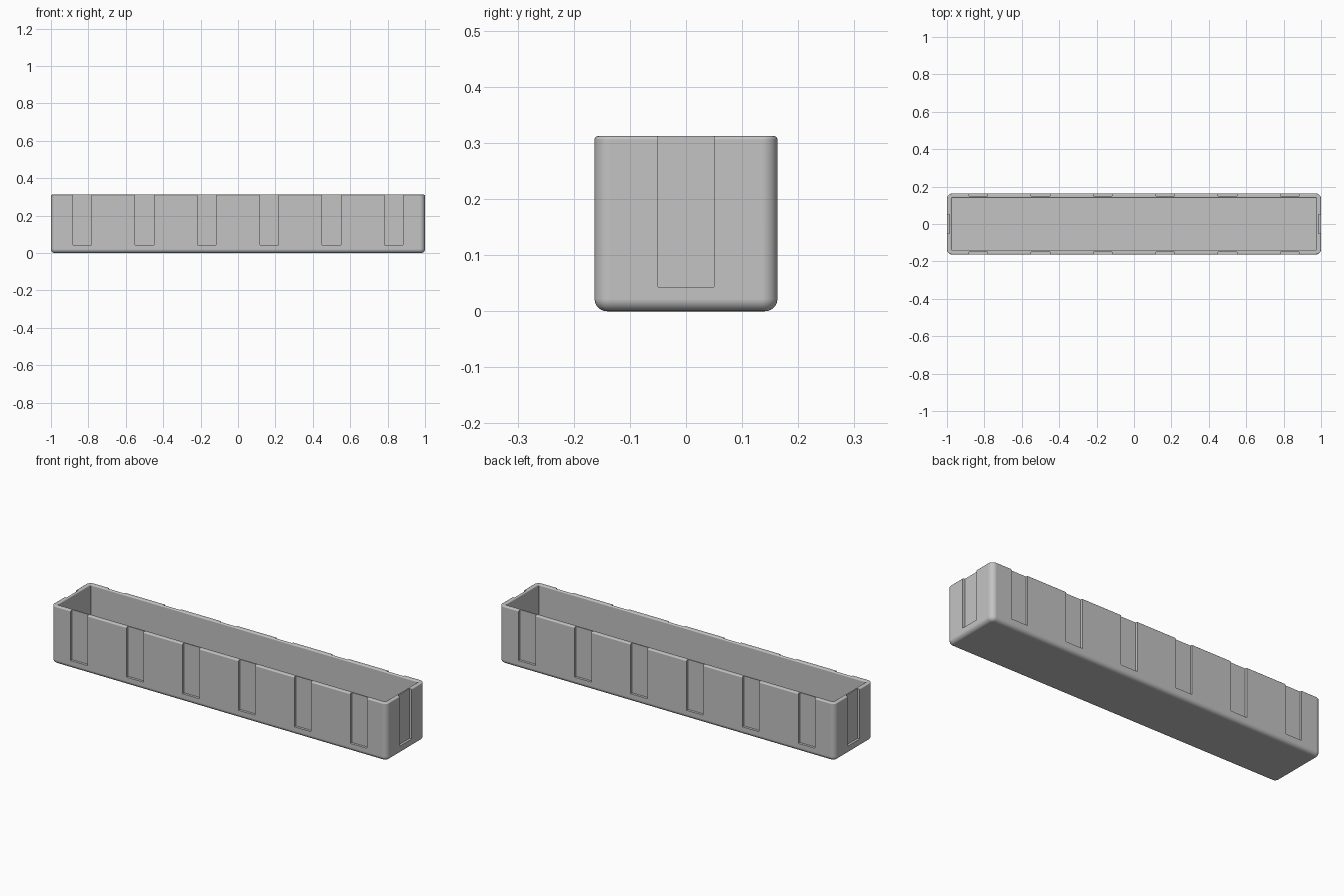
import bpy, bmesh, math

if "Cube" in bpy.data.objects:
    bpy.data.objects.remove(bpy.data.objects["Cube"])

HX, HY, H = 1.0, 0.163, 0.312      # half length, half width, height
WALL, FLOOR = 0.024, 0.024         # shell thickness
CORNER, BASE_R, RIM_R = 0.028, 0.022, 0.006
SLOT_W, SLOT_Z, SLOT_D = 0.1, 0.043, 0.013

grey = bpy.data.materials.new("plain grey")
grey.diffuse_color = (0.55, 0.55, 0.55, 1)
grey.use_nodes = True
grey.node_tree.nodes["Principled BSDF"].inputs["Base Color"].default_value = grey.diffuse_color


def ring(bm, inset, z, seg=8):
    """Rounded rectangle loop, shrunk by inset."""
    r = max(CORNER - inset, 0.003)
    verts = []
    for k, (sx, sy) in enumerate([(1, 1), (-1, 1), (-1, -1), (1, -1)]):
        cx, cy = sx * (HX - inset - r), sy * (HY - inset - r)
        for i in range(seg + 1):
            a = math.pi / 2 * (k + i / seg)
            verts.append(bm.verts.new((cx + r * math.cos(a), cy + r * math.sin(a), z)))
    return verts


def arc(ci, cz, r, a0, a1, n):
    """Quarter round in (inset, z) space."""
    return [(ci + r * math.cos(math.radians(a0 + (a1 - a0) * i / n)),
             cz + r * math.sin(math.radians(a0 + (a1 - a0) * i / n))) for i in range(n + 1)]


# Wall profile: base rounding, outer wall, rounded rim, inner wall
profile = arc(BASE_R, BASE_R, BASE_R, 270, 180, 6)
profile += arc(RIM_R, H - RIM_R, RIM_R, 180, 90, 4)
profile += arc(WALL - RIM_R, H - RIM_R, RIM_R, 90, 0, 4)
profile += [(WALL, FLOOR)]

bm = bmesh.new()
rings = [ring(bm, i, z) for i, z in profile]
for a, b in zip(rings, rings[1:]):
    n = len(a)
    for i in range(n):
        j = (i + 1) % n
        bm.faces.new((a[i], a[j], b[j], b[i]))
bm.faces.new(rings[0][::-1])       # underside
bm.faces.new(rings[-1])            # inner floor
bmesh.ops.recalc_face_normals(bm, faces=bm.faces)
mesh = bpy.data.meshes.new("tray")
bm.to_mesh(mesh)
bm.free()
mesh.materials.append(grey)
tray = bpy.data.objects.new("tray", mesh)
bpy.context.collection.objects.link(tray)


def add_block(bm, cx, cy, sx, sy):
    """Cutter block from the slot bottom to above the rim."""
    top = H + 0.1
    geo = bmesh.ops.create_cube(bm, size=1)
    for v in geo["verts"]:
        v.co = (cx + v.co.x * sx, cy + v.co.y * sy,
                (SLOT_Z + top) / 2 + v.co.z * (top - SLOT_Z))


# Slot cutters: six along each long side, one on each end
bm = bmesh.new()
for s in (-1, 1):
    for k in range(6):
        add_block(bm, (k - 2.5) / 3, s * HY, SLOT_W, 2 * SLOT_D)
    add_block(bm, s * HX, 0, 2 * SLOT_D, SLOT_W)
cut_mesh = bpy.data.meshes.new("slot_cutter")
bm.to_mesh(cut_mesh)
bm.free()
cut_mesh.materials.append(grey)
cutter = bpy.data.objects.new("slot_cutter", cut_mesh)
bpy.context.collection.objects.link(cutter)
cutter.hide_render = True

# Cut the slots, then smooth the rounded edges only
bpy.context.view_layer.objects.active = tray
tray.select_set(True)
cut = tray.modifiers.new("slots", 'BOOLEAN')
cut.operation = 'DIFFERENCE'
cut.solver = 'EXACT'
cut.object = cutter
bpy.ops.object.modifier_apply(modifier=cut.name)
bpy.data.objects.remove(cutter)
bpy.ops.object.shade_smooth_by_angle(angle=math.radians(35))
wn = tray.modifiers.new("even_shading", 'WEIGHTED_NORMAL')
wn.keep_sharp = True
